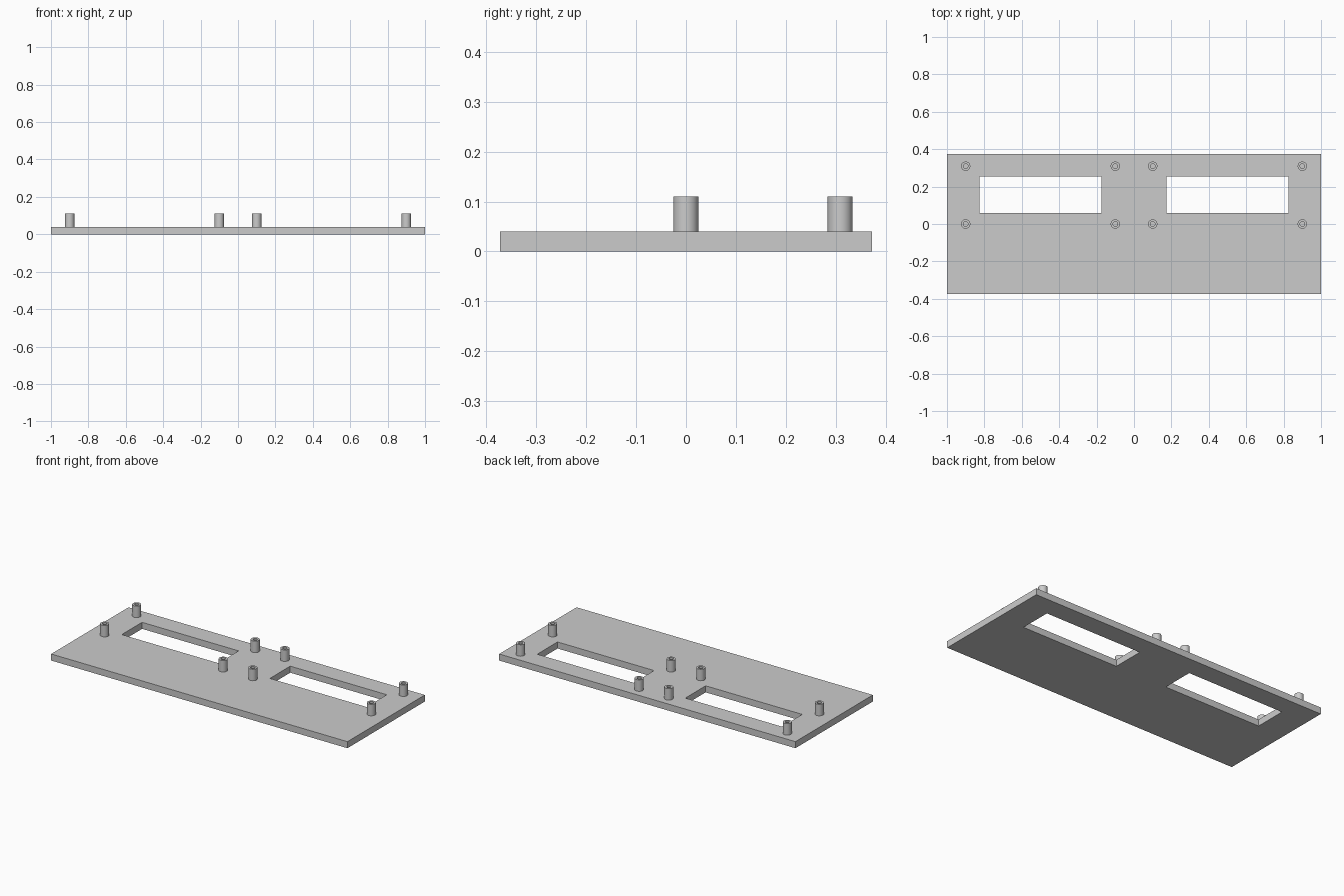
import bpy, bmesh, math
from mathutils import Matrix, Vector

cube = bpy.data.objects.get("Cube")
if cube:
    bpy.data.objects.remove(cube, do_unlink=True)

HALF_DEPTH = 0.373
THICK = 0.04
POST_TOP = 0.11
POST_R, BORE_R = 0.025, 0.0125

grey = bpy.data.materials.new("light_grey")
grey.use_nodes = True
colour = (0.6, 0.6, 0.6, 1)
grey.diffuse_color = colour
grey.node_tree.nodes["Principled BSDF"].inputs["Base Color"].default_value = colour


def finish(bm, name):
    bmesh.ops.recalc_face_normals(bm, faces=bm.faces)
    mesh = bpy.data.meshes.new(name)
    bm.to_mesh(mesh)
    bm.free()
    mesh.materials.append(grey)
    obj = bpy.data.objects.new(name, mesh)
    bpy.context.collection.objects.link(obj)
    return obj


# Base plate: a sheet of cells with two window openings, extruded upward
xs = [-1, -0.826, -0.174, 0.174, 0.826, 1]
ys = [-HALF_DEPTH, 0.059, 0.255, HALF_DEPTH]
bm = bmesh.new()
for i in range(len(xs) - 1):
    for j in range(len(ys) - 1):
        if j == 1 and i in (1, 3):
            continue
        corners = [(xs[i], ys[j]), (xs[i + 1], ys[j]),
                   (xs[i + 1], ys[j + 1]), (xs[i], ys[j + 1])]
        bm.faces.new([bm.verts.new((x, y, 0)) for x, y in corners])
bmesh.ops.remove_doubles(bm, verts=bm.verts, dist=0.0001)
sheet = bmesh.ops.extrude_face_region(bm, geom=bm.faces[:], use_keep_orig=True)
top = [v for v in sheet["geom"] if isinstance(v, bmesh.types.BMVert)]
bmesh.ops.translate(bm, verts=top, vec=(0, 0, THICK))
finish(bm, "base_plate")


# Hollow standoff post: tube profile spun about its own axis
def add_post(name, x, y):
    bm = bmesh.new()
    profile = [(BORE_R, THICK), (BORE_R, POST_TOP), (POST_R, POST_TOP), (POST_R, THICK)]
    verts = [bm.verts.new((r, 0, z)) for r, z in profile]
    edges = [bm.edges.new((verts[k], verts[(k + 1) % 4])) for k in range(4)]
    bmesh.ops.spin(bm, geom=verts + edges, cent=(0, 0, 0), axis=(0, 0, 1),
                   angle=math.tau, steps=32, use_merge=True)
    bmesh.ops.remove_doubles(bm, verts=bm.verts, dist=0.0001)
    bmesh.ops.transform(bm, matrix=Matrix.Translation(Vector((x, y, 0))), verts=bm.verts)
    obj = finish(bm, name)
    bpy.ops.object.select_all(action="DESELECT")
    obj.select_set(True)
    bpy.context.view_layer.objects.active = obj
    bpy.ops.object.shade_smooth_by_angle(angle=math.radians(30))


# Four posts around each window
for side, sign in (("left", 1), ("right", -1)):
    for place, x in (("inner", 0.1), ("outer", 0.9)):
        for row, y in (("front", 0), ("back", 0.309)):
            add_post(f"{side}_{place}_{row}_post", sign * x, y)
